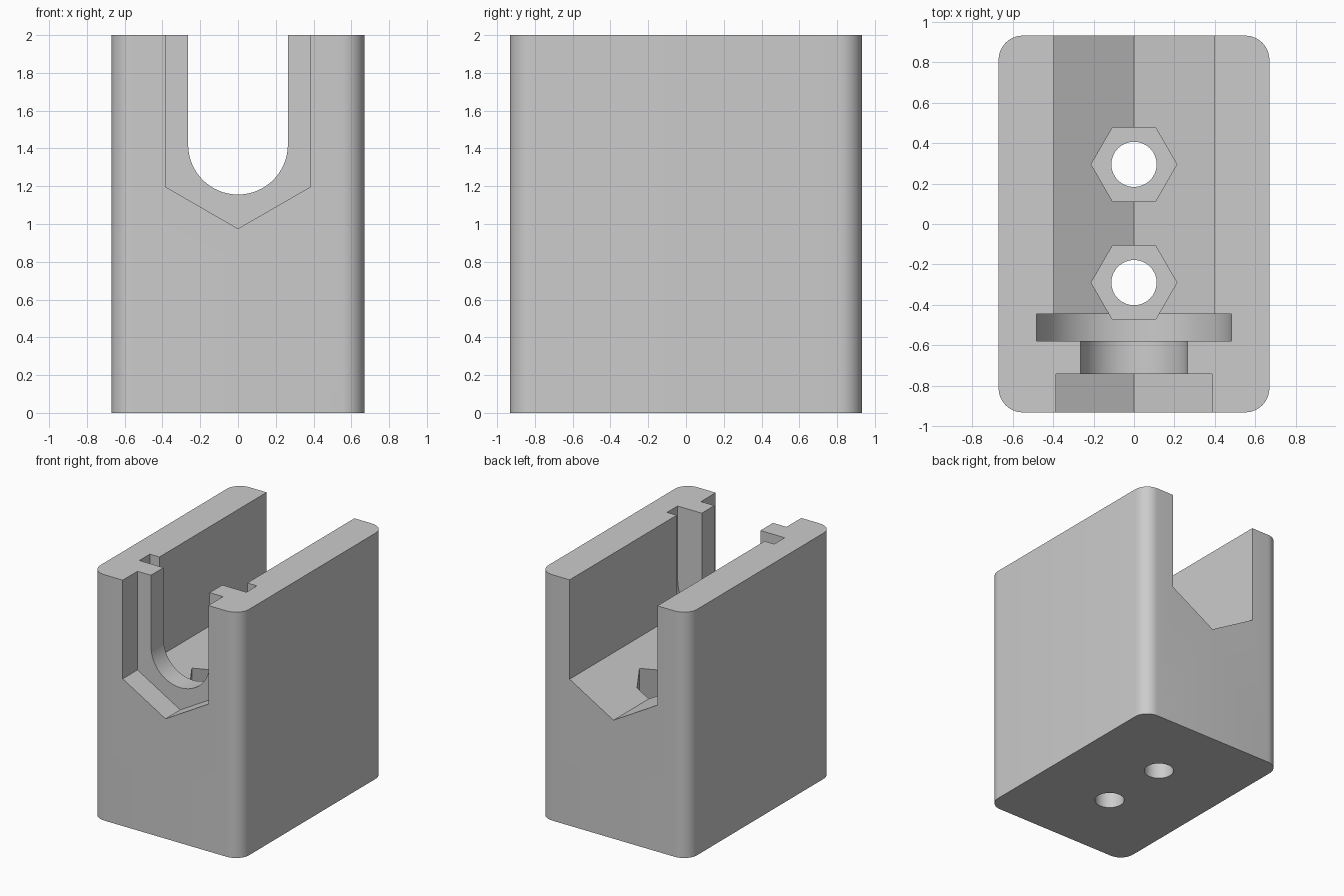
import bpy, bmesh, math
from mathutils import Matrix, Vector

cube = bpy.data.objects.get("Cube")
if cube:
    bpy.data.objects.remove(cube, do_unlink=True)

AXIS_Z = 1.42   # height of the clamped rod's axis
TOP = 2.0

grey = bpy.data.materials.new("plain grey")
colour = (0.6, 0.6, 0.6, 1)
grey.diffuse_color = colour
grey.use_nodes = True
grey.node_tree.nodes["Principled BSDF"].inputs["Base Color"].default_value = colour


def arc(cx, cy, r, start, end, steps):
    angles = [math.radians(start + (end - start) * i / steps) for i in range(steps + 1)]
    return [(cx + r * math.cos(a), cy + r * math.sin(a)) for a in angles]


def prism(name, outline, start, end, along_y=False):
    """Extrude a closed outline along z, or along y with the outline in x and z."""
    place = (lambda p: (p[0], start, p[1])) if along_y else (lambda p: (p[0], p[1], start))
    step = Vector((0, end - start, 0)) if along_y else Vector((0, 0, end - start))
    bm = bmesh.new()
    face = bm.faces.new([bm.verts.new(place(p)) for p in outline])
    new = bmesh.ops.extrude_face_region(bm, geom=[face])["geom"]
    bmesh.ops.translate(bm, vec=step, verts=[v for v in new if isinstance(v, bmesh.types.BMVert)])
    bmesh.ops.recalc_face_normals(bm, faces=bm.faces)
    mesh = bpy.data.meshes.new(name)
    bm.to_mesh(mesh)
    bm.free()
    mesh.materials.append(grey)
    obj = bpy.data.objects.new(name, mesh)
    bpy.context.collection.objects.link(obj)
    return obj


def open_top(points):
    """Carry a lower outline, running left to right, up past the top of the block."""
    return points + [(points[-1][0], TOP + 0.2), (points[0][0], TOP + 0.2)]


def round_slot(r):
    return open_top(arc(0, AXIS_Z, r, 180, 360, 32))


def hex_slot(half_width):
    return open_top(arc(0, AXIS_Z, half_width / math.cos(math.radians(30)), 210, 330, 2))


# Block with rounded upright corners
HX, HY, R = 0.67, 0.932, 0.12
corners = [(1, 1, 0), (-1, 1, 90), (-1, -1, 180), (1, -1, 270)]
outline = [p for sx, sy, a in corners
           for p in arc(sx * (HX - R), sy * (HY - R), R, a, a + 90, 10)]
block = prism("holder_block", outline, 0, TOP)

# Front pocket, neck, collar groove and rear channel
cutters = [
    prism("collar_groove_cutter", round_slot(0.482), -0.58, -0.445, True),
    prism("rear_channel_cutter", hex_slot(0.395), -0.5, 1.2, True),
    prism("front_pocket_cutter", hex_slot(0.385), -1.2, -0.742, True),
    prism("neck_slot_cutter", round_slot(0.264), -0.85, -0.5, True),
]
# Nut pockets and through holes for the two fixing bolts
for label, y in (("front", -0.29), ("rear", 0.295)):
    cutters.append(prism(label + "_nut_cutter", arc(0, y, 0.212, 0, 300, 5), 0.5, 1.3))
    cutters.append(prism(label + "_bolt_cutter", arc(0, y, 0.112, 0, 348.75, 31), -0.2, 0.7))

bpy.context.view_layer.objects.active = block
block.select_set(True)
for cutter in cutters:
    mod = block.modifiers.new(cutter.name, 'BOOLEAN')
    mod.operation = 'DIFFERENCE'
    mod.solver = 'EXACT'
    mod.object = cutter
    bpy.ops.object.modifier_apply(modifier=mod.name)
    bpy.data.objects.remove(cutter, do_unlink=True)

bpy.ops.object.shade_smooth_by_angle(angle=math.radians(25))
